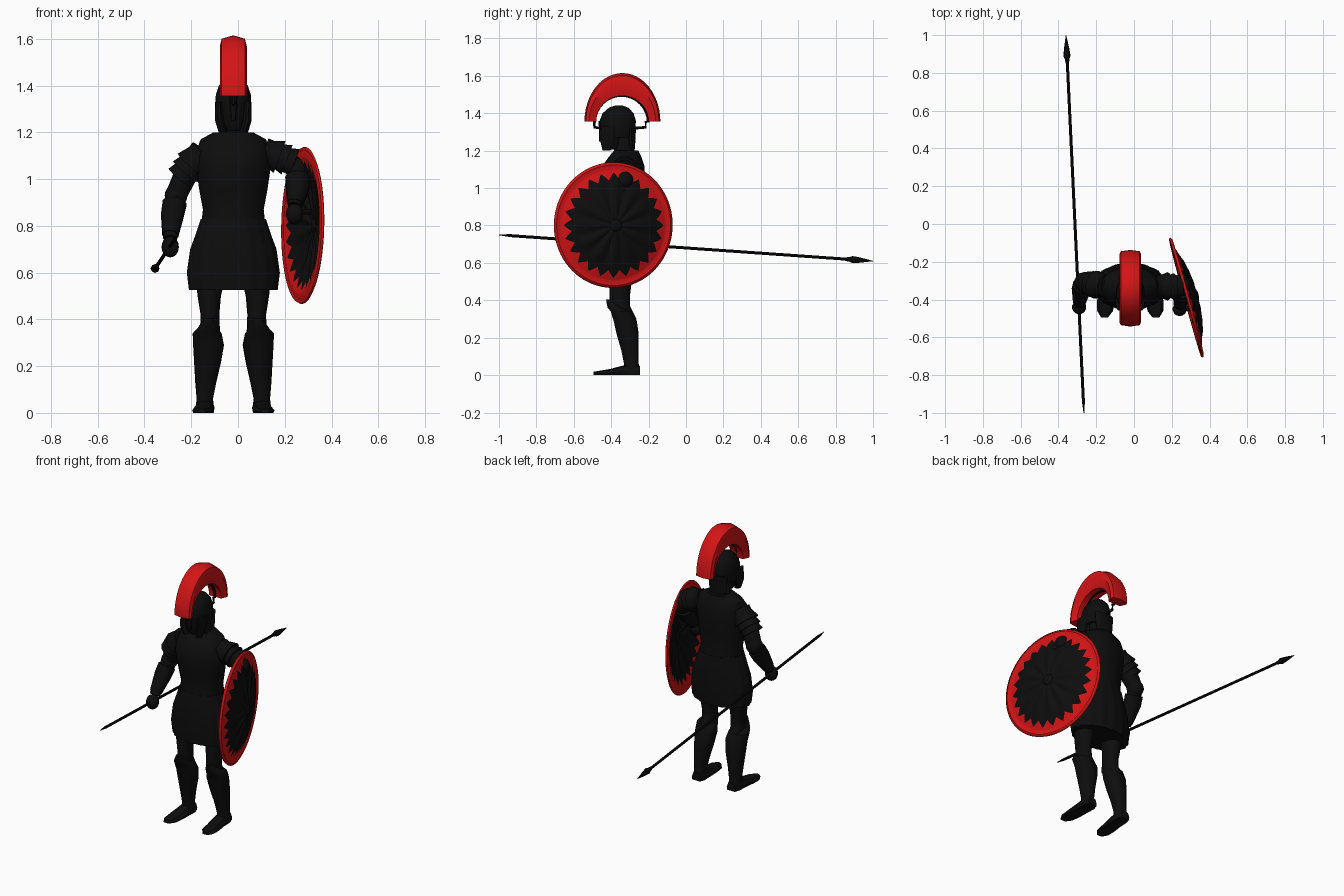
import bpy, bmesh
from math import sin, cos, pi
from mathutils import Vector, Matrix

if "Cube" in bpy.data.objects:
    bpy.data.objects.remove(bpy.data.objects["Cube"])

CX = -0.02          # body centre line


def material(name, colour):
    m = bpy.data.materials.new(name)
    m.use_nodes = True
    m.diffuse_color = (*colour, 1)
    bsdf = m.node_tree.nodes["Principled BSDF"]
    bsdf.inputs["Base Color"].default_value = (*colour, 1)
    bsdf.inputs["Roughness"].default_value = 0.8
    return m


BLACK = material("black", (0.004, 0.004, 0.004))
RED = material("red", (0.65, 0.007, 0.008))
made = []


def finish(name, bm, *mats):
    me = bpy.data.meshes.new(name)
    bm.to_mesh(me)
    bm.free()
    for m in mats:
        me.materials.append(m)
    ob = bpy.data.objects.new(name, me)
    bpy.context.collection.objects.link(ob)
    made.append(ob)
    return ob


def loft(name, rings, mat=BLACK):
    """Skin a list of closed rings and cap both ends."""
    bm = bmesh.new()
    rows = [[bm.verts.new(p) for p in r] for r in rings]
    n = len(rows[0])
    for a, b in zip(rows, rows[1:]):
        for i in range(n):
            j = (i + 1) % n
            bm.faces.new((a[i], a[j], b[j], b[i]))
    bm.faces.new(rows[0])
    bm.faces.new(rows[-1])
    bmesh.ops.recalc_face_normals(bm, faces=bm.faces)
    return finish(name, bm, mat)


def stack(name, levels, n=24, flute=0.0, mat=BLACK):
    """Loft of level ellipses given as (z, x, y, rx, ry)."""
    rings = []
    for z, x, y, rx, ry in levels:
        ring = []
        for i in range(n):
            t = 2 * pi * i / n
            k = 1 + flute * cos(n / 4 * t)
            ring.append((x + rx * k * cos(t), y + ry * k * sin(t), z))
        rings.append(ring)
    return loft(name, rings, mat)


def tube(name, pts, radii, n=12, mat=BLACK):
    """Round limb through points, one radius per point."""
    pts = [Vector(p) for p in pts]
    rings = []
    for k, p in enumerate(pts):
        d = pts[min(k + 1, len(pts) - 1)] - pts[max(k - 1, 0)]
        q = d.to_track_quat('Z', 'Y')
        rings.append([p + q @ Vector((cos(2 * pi * i / n), sin(2 * pi * i / n), 0)) * radii[k]
                      for i in range(n)])
    return loft(name, rings, mat)


def ball(name, centre, size, mat=BLACK):
    bm = bmesh.new()
    bmesh.ops.create_uvsphere(bm, u_segments=14, v_segments=10, radius=1)
    bmesh.ops.transform(bm, verts=bm.verts,
                        matrix=Matrix.Translation(centre) @ Matrix.Diagonal((*size, 1)))
    return finish(name, bm, mat)


# Torso and skirt
stack("cuirass", [(0.78, CX, -.33, .14, .11), (0.87, CX, -.33, .13, .1),
                  (0.95, CX, -.335, .145, .108), (1.05, CX, -.34, .16, .12),
                  (1.12, CX, -.335, .158, .112), (1.17, CX, -.325, .14, .085),
                  (1.2, CX, -.32, .085, .065)])
stack("skirt", [(0.525, CX, -.33, .187, .118), (0.6, CX, -.33, .196, .124),
                (0.7, CX, -.33, .182, .122), (0.76, CX, -.33, .16, .117),
                (0.83, CX, -.33, .137, .106)], n=64, flute=.015)
stack("neck", [(1.14, CX, -.315, .07, .065), (1.2, CX, -.33, .055, .055),
               (1.3, CX, -.35, .055, .055)], n=16)

# Helmet: skull, cheek guards, neck guard, nose guard
stack("helmet", [(1.27, CX, -.362, .07, .08), (1.31, CX, -.365, .077, .094),
                 (1.36, CX, -.365, .075, .097), (1.4, CX, -.363, .062, .083),
                 (1.43, CX, -.36, .038, .052), (1.442, CX, -.36, .012, .018)])
stack("face", [(1.205, CX, -.39, .035, .04), (1.23, CX, -.39, .055, .058),
               (1.3, CX, -.385, .065, .072)], n=16)
for s, side in ((-1, "right"), (1, "left")):
    stack(side + "_cheek_guard", [(1.2, CX + s * .045, -.425, .018, .022),
                                  (1.25, CX + s * .058, -.42, .02, .04),
                                  (1.33, CX + s * .062, -.4, .016, .055)], n=10)
stack("neck_guard", [(1.205, CX, -.288, .055, .014), (1.25, CX, -.29, .062, .02),
                     (1.32, CX, -.292, .065, .025)], n=14)
stack("nose_guard", [(1.25, CX, -.455, .01, .01), (1.36, CX, -.455, .02, .012)], n=8)

# Crest: arched plume on a thin holder
profile = [(-.042, 0), (-.058, .6), (-.05, .88), (0, 1), (.05, .88), (.058, .6), (.042, 0)]
rings = []
for i in range(25):
    t = pi * i / 24
    rings.append([(CX + w, -.34 - cos(t) * (.14 + .063 * u), 1.355 + sin(t) * (.138 + .122 * u))
                  for w, u in profile])
loft("crest", rings, RED)
arc = [(CX, -.345 - cos(pi * i / 16) * .143, 1.35 + sin(pi * i / 16) * .145) for i in range(17)]
tube("crest_holder", arc, [.008] * 17, n=6)
for y, edge in ((-.49, -.44), (-.215, -.28)):
    tube("crest_stub", [(CX, y, 1.36), (CX, y, 1.325), (CX, edge, 1.32)], [.009] * 3, n=6)

# Legs, greaves and shoes
for s, side in ((-1, "right"), (1, "left")):
    x = lambda d: CX + s * d
    stack(side + "_leg", [(0.62, x(.095), -.335, .07, .075), (0.5, x(.103), -.35, .05, .06),
                          (0.42, x(.1), -.355, .04, .055), (0.37, x(.1), -.355, .042, .055),
                          (0.3, x(.105), -.32, .05, .055)], n=16)
    stack(side + "_greave", [(0.02, x(.122), -.29, .04, .042), (0.06, x(.122), -.292, .035, .04),
                             (0.13, x(.118), -.3, .045, .046), (0.22, x(.11), -.312, .058, .06),
                             (0.29, x(.106), -.325, .066, .063), (0.34, x(.112), -.345, .062, .058),
                             (0.36, x(.11), -.375, .045, .045), (0.405, x(.105), -.41, .018, .018)], n=18)
    foot = []
    for y, out, w, h in ((-.247, .122, .03, .05), (-.28, .122, .042, .065), (-.34, .124, .042, .05),
                         (-.41, .13, .046, .032), (-.46, .133, .042, .024), (-.495, .136, .018, .018)):
        foot.append([(x(out) + w * c, y, h * u) for c, u in
                     ((-.9, 0), (.9, 0), (1, .35), (.7, .85), (0, 1), (-.7, .85), (-1, .35))])
    loft(side + "_shoe", foot)

# Arms with bracers and hands
right = [(-.15, -.33, 1.12), (-.21, -.32, 1.05), (-.265, -.305, .93),
         (-.28, -.35, .85), (-.29, -.42, .745)]
left = [(.11, -.33, 1.12), (.19, -.33, 1.09), (.255, -.33, 1.04),
        (.255, -.38, .96), (.242, -.43, .885)]
for side, path in (("right", right), ("left", left)):
    tube(side + "_arm", path, [.058, .054, .046, .044, .03])
    a, b, c, d, e = map(Vector, path)
    tube(side + "_bracer", [c.lerp(d, .4), d, d.lerp(e, .85)], [.053, .051, .036])
    ball(side + "_elbow", c, (.05, .05, .05))
    ball(side + "_hand", e + Vector((0, -.02, -.035)), (.038, .038, .045))
    # Overlapping shoulder plates, each flaring outward
    for k in range(3):
        p, q = a.lerp(b, .25 + .4 * k), a.lerp(b, .85 + .4 * k)
        tube(side + "_shoulder_plate", [p, q], [.056 - .003 * k, .075 - .006 * k], n=14)

# Spear
butt, tip = Vector((-.265, -1, .75)), Vector((-.36, 1, .61))
tube("spear_shaft", [butt, butt.lerp(tip, .03), butt.lerp(tip, .94)], [.002, .008, .008], n=8)
tube("spear_head", [butt.lerp(tip, f) for f in (.925, .938, .945, .965, 1)],
     [.009, .013, .019, .014, .001], n=8)

# Shield: shallow dome with a fluted star and a toothed dark field on a red rim
N, TEETH = 192, 24
radii = [.03, .07, .13, .19, .222, .255, .283, .288, .315, .327]
FIELD = 5
bm = bmesh.new()
rows = []
for k, r in enumerate(radii):
    row = []
    for i in range(N):
        t = 2 * pi * i / N
        tooth = abs((i * TEETH / N) % 1 - .5) * 4 - 1
        rr = r + (.02 * tooth if k == FIELD else 0)
        h = .055 * max(0, 1 - (rr / .29) ** 2)
        if 0 < k < 4:
            h += .005 * cos(12 * t)
        if k == 8:
            h += .006
        row.append(bm.verts.new((rr * cos(t), rr * sin(t) * 1.02, h)))
    rows.append(row)
bm.faces.new(rows[0])
for k in range(len(rows) - 1):
    for i in range(N):
        j = (i + 1) % N
        f = bm.faces.new((rows[k][i], rows[k + 1][i], rows[k + 1][j], rows[k][j]))
        f.material_index = 1 if k >= FIELD else 0
shield = finish("shield", bm, BLACK, RED)
normal = Vector((.964, .264, -.02)).normalized()
side = Vector((0, 0, 1)).cross(normal).normalized()
up = normal.cross(side)
place = Matrix((side, up, normal)).transposed().to_4x4()
place.translation = (.275, -.39, .802)
shield.matrix_world = place
thick = shield.modifiers.new("thickness", 'SOLIDIFY')
thick.thickness, thick.offset = .01, 0
boss = ball("shield_boss", (0, 0, .055), (.035, .035, .014))
boss.matrix_world = place

# Arm strap inside the shield
tube("shield_strap", [(.24, -.46, .86), (.275, -.45, .86), (.315, -.44, .86)], [.012] * 3, n=8)

# Smooth shading with sharp edges kept
bpy.ops.object.select_all(action='DESELECT')
for ob in made:
    ob.select_set(True)
bpy.context.view_layer.objects.active = made[0]
bpy.ops.object.shade_smooth_by_angle(angle=0.6)
